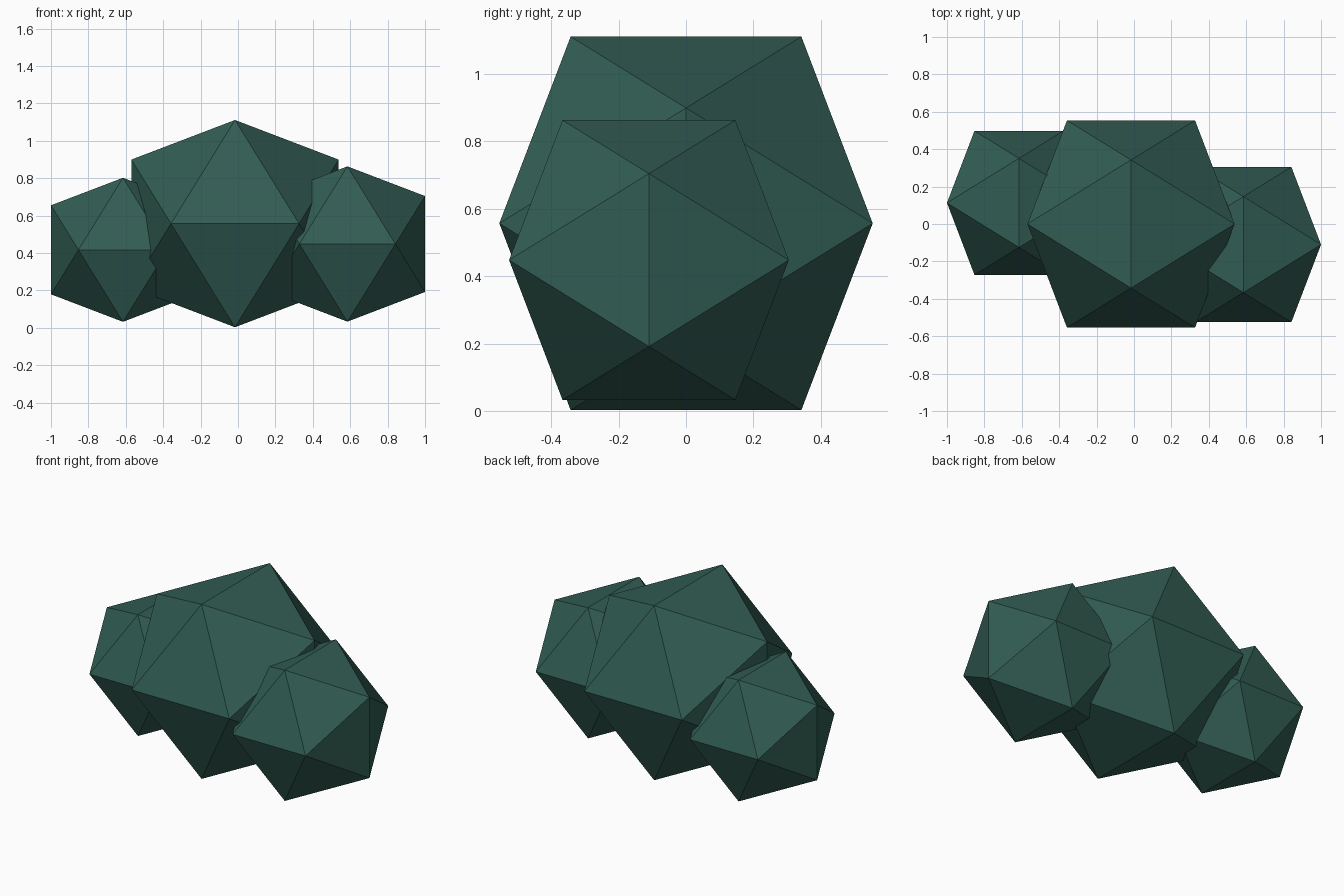
import bpy
import bmesh

cube = bpy.data.objects.get("Cube")
if cube:
    bpy.data.objects.remove(cube, do_unlink=True)

# Dark foliage green
green = bpy.data.materials.new("dark_green")
green.use_nodes = True
colour = (0.031, 0.109, 0.086, 1)
green.diffuse_color = colour
bsdf = next(n for n in green.node_tree.nodes if n.type == "BSDF_PRINCIPLED")
bsdf.inputs["Base Color"].default_value = colour
bsdf.inputs["Roughness"].default_value = 0.9

PHI = (1 + 5 ** 0.5) / 2


def add_clump(name, centre, half):
    """Icosahedron with its edges along the axes, spanning 2 * half on each axis."""
    bm = bmesh.new()
    short = half / PHI
    for a in (-short, short):
        for b in (-half, half):
            for corner in ((0, a, b), (a, b, 0), (b, 0, a)):
                bm.verts.new(corner)
    bmesh.ops.convex_hull(bm, input=bm.verts[:])
    bmesh.ops.recalc_face_normals(bm, faces=bm.faces[:])
    mesh = bpy.data.meshes.new(name)
    bm.to_mesh(mesh)
    bm.free()
    mesh.materials.append(green)
    obj = bpy.data.objects.new(name, mesh)
    obj.location = centre
    bpy.context.collection.objects.link(obj)


# Three overlapping bush clumps
add_clump("middle_clump", (-0.016, 0, 0.557), 0.554)
add_clump("left_clump", (0.585, -0.11, 0.448), 0.415)
add_clump("right_clump", (-0.615, 0.113, 0.417), 0.385)
